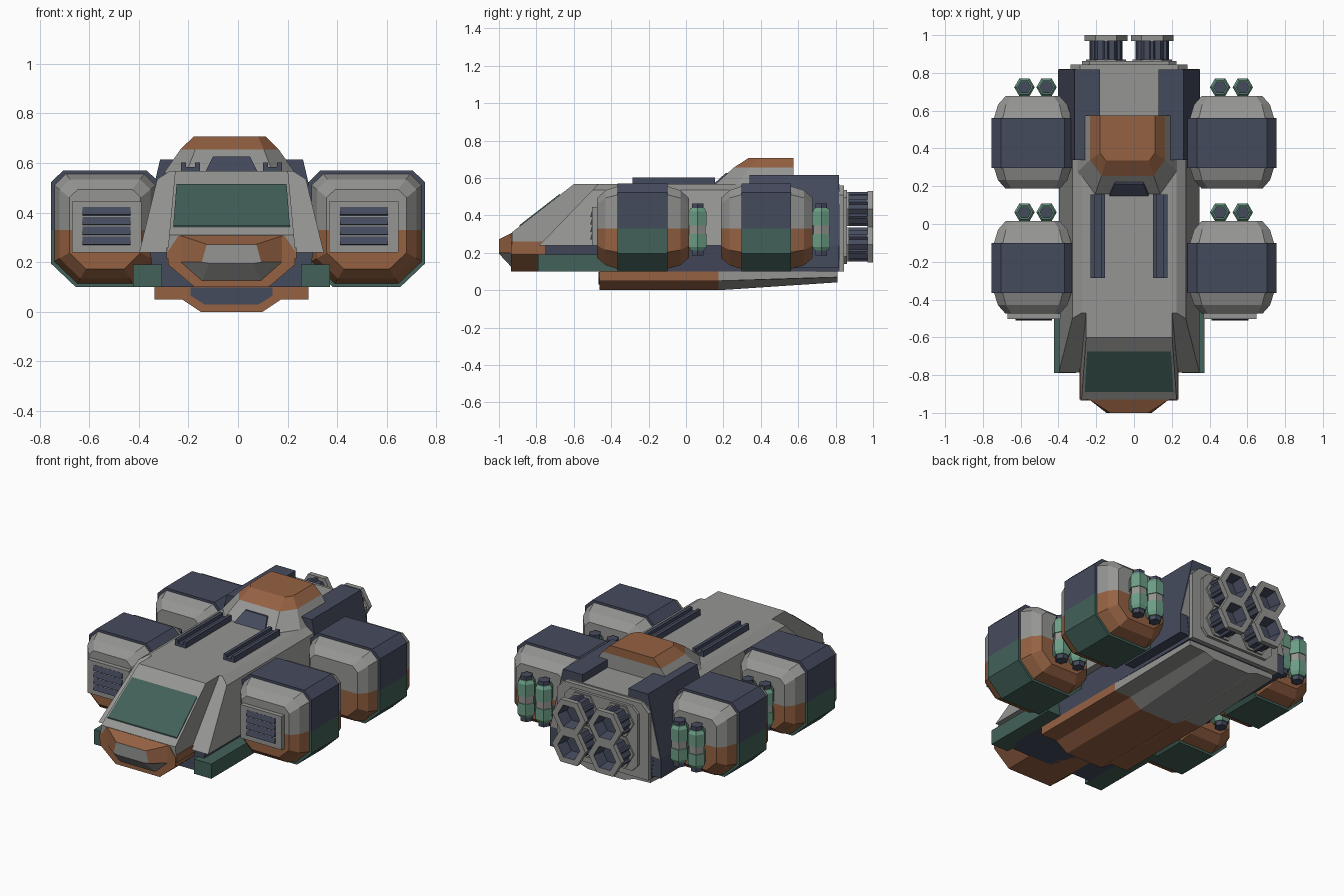
import bpy, bmesh, math
from mathutils import Vector

if "Cube" in bpy.data.objects:
    bpy.data.objects.remove(bpy.data.objects["Cube"])

C = -0.026  # centre line of the hull


def mat(name, rgb):
    m = bpy.data.materials.new(name)
    m.diffuse_color = (*rgb, 1)
    m.use_nodes = True
    m.node_tree.nodes["Principled BSDF"].inputs["Base Color"].default_value = m.diffuse_color
    return m


GREY = mat("grey", (0.3, 0.3, 0.29))
NAVY = mat("navy", (0.06, 0.07, 0.11))
BROWN = mat("brown", (0.3, 0.12, 0.055))
GREEN = mat("dark_green", (0.055, 0.12, 0.1))
MINT = mat("light_green", (0.15, 0.34, 0.24))
MATS = [GREY, NAVY, BROWN, GREEN, MINT]


def loft(name, rings, paint=GREY, split=None):
    """Bridge closed rings; paint is a material or a function of face centre.
    split=(i, j) cuts each end cap between two ring points."""
    bm = bmesh.new()
    vs = [[bm.verts.new(p) for p in r] for r in rings]
    n = len(rings[0])
    for a, b in zip(vs, vs[1:]):
        for i in range(n):
            j = (i + 1) % n
            bm.faces.new((a[i], a[j], b[j], b[i]))
    for r in (vs[0], vs[-1]):
        if split:
            i, j = split
            bm.faces.new(r[i:j + 1])
            bm.faces.new(r[j:] + r[:i + 1])
        else:
            bm.faces.new(r)
    bmesh.ops.recalc_face_normals(bm, faces=bm.faces)
    for f in bm.faces:
        m = paint(f.calc_center_median()) if callable(paint) else paint
        f.material_index = MATS.index(m)
    me = bpy.data.meshes.new(name)
    bm.to_mesh(me)
    bm.free()
    for m in MATS:
        me.materials.append(m)
    ob = bpy.data.objects.new(name, me)
    bpy.context.collection.objects.link(ob)
    return ob


def box(name, x, y, z, paint=GREY):
    return loft(name, [[(x[0], y[0], h), (x[1], y[0], h), (x[1], y[1], h), (x[0], y[1], h)] for h in z], paint)


def sym(half, y):
    """Section across the hull from right-hand (half width, z) points, top to bottom."""
    return [(C + w, y, z) for w, z in half] + [(C - w, y, z) for w, z in reversed(half)]


def hexring(cx, cy, cz, r, axis):
    pts = []
    for k in range(6):
        a = k * math.pi / 3
        u, v = r * math.cos(a), r * math.sin(a)
        pts.append((cx + u, cy + v, cz) if axis == "z" else (cx + u, cy, cz + v))
    return pts


# Hull: grey sloped upper body over a navy lower body
top = [(0.25, 0.567), (0.30, 0.535), (0.372, 0.24)]
front = [(C + w, y, z) for (w, z), y in zip(top, (-0.47, -0.5, -0.785))]
front += [(2 * C - x, y, z) for x, y, z in reversed(front)]
loft("upper_hull", [front, sym(top, 0.82)])
loft("lower_hull", [sym([(0.33, 0.25), (0.31, 0.10)], y) for y in (-0.75, 0.82)], NAVY)

# Cockpit with sloped windscreen
def cab_w(z):
    return 0.258 - 0.03 * (z - 0.24) / 0.325

prof = [(-0.93, 0.24), (-0.93, 0.31), (-0.6, 0.567), (-0.42, 0.567), (-0.42, 0.24)]
loft("cockpit", [[(C + s * cab_w(z), y, z) for y, z in prof] for s in (-1, 1)])
def glass(d):
    return [(C + s * w, y, z + d) for s, w, y, z in
            ((-1, 0.235, -0.89, 0.341), (1, 0.235, -0.89, 0.341),
             (1, 0.222, -0.675, 0.508), (-1, 0.222, -0.675, 0.508))]
loft("windscreen", [glass(-0.02), glass(0.007)], GREEN)

# Nose: brown lower cab and tapered snout with grey chin
nose = [(0.215, 0.305), (0.256, 0.245), (0.256, 0.19), (0.15, 0.10)]
loft("lower_nose", [sym(nose, -0.935), sym([(0.24, 0.25), (0.256, 0.24), (0.256, 0.19), (0.15, 0.10)], -0.70),
                    sym([(0.24, 0.25), (0.256, 0.24), (0.256, 0.19), (0.15, 0.10)], -0.45)], BROWN)
loft("snout", [sym([(0.21, 0.308), (0.21, 0.20), (0.12, 0.12)], -0.93),
               sym([(0.10, 0.272), (0.12, 0.20), (0.09, 0.195)], -1.0)],
     lambda c: BROWN if c.z > 0.225 and c.y > -0.99 else GREY)
loft("nose_side_trim", [sym([(0.262, 0.26), (0.262, 0.215)], y) for y in (-0.93, -0.74)], BROWN)

# Side skids beside the nose
for s in (-1, 1):
    xs = sorted((C + s * 0.28, C + s * 0.398))
    box("side_skid", xs, (-0.79, -0.3), (0.10, 0.19), GREEN)

# Keel: brown front, grey tapering tail
keel = [(0.31, 0.10), (0.31, 0.05), (0.20, 0.05), (0.125, 0.0)]
loft("keel_front", [sym(keel, -0.463), sym(keel, 0.175)], BROWN)
loft("keel_tail", [sym(keel, 0.175), sym([(0.30, 0.105), (0.30, 0.07), (0.19, 0.065), (0.125, 0.042)], 0.81)])
loft("keel_intake", [sym([(0.165, 0.097), (0.165, 0.065), (0.11, 0.03)], y) for y in (-0.468, -0.44)], NAVY)

# Rear armour shoulders
for s in (-1, 1):
    sec = [(0.155, 0.615), (0.288, 0.615), (0.376, 0.24), (0.376, 0.12), (0.155, 0.12)]
    loft("rear_shoulder", [[(C + s * w, y, z) for w, z in sec] for y in (0.34, 0.818)], NAVY)

# Roof turret
def turret_ring(w, y0, z, c):
    h = [(w - c, y0), (w, y0 + c * 1.4), (w, 0.575)]
    return [(C - 0.008 + x, y, z) for x, y in h] + [(C - 0.008 - x, y, z) for x, y in reversed(h)]
loft("turret", [turret_ring(0.265, 0.15, 0.56, 0.09), turret_ring(0.198, 0.255, 0.655, 0.06),
                turret_ring(0.145, 0.335, 0.707, 0.03)], lambda c: BROWN if c.z > 0.66 else GREY)
loft("turret_window", [[(C + s * w, y + d, z) for s, w, y, z in
                        ((-1, 0.105, 0.15, 0.565), (1, 0.105, 0.15, 0.565),
                         (1, 0.075, 0.217, 0.626), (-1, 0.075, 0.217, 0.626))] for d in (-0.005, 0.03)], NAVY)

# Roof rails, U-shaped
for s in (-1, 1):
    x = C + s * 0.165
    box("rail_base", (x - 0.037, x + 0.037), (-0.285, 0.155), (0.555, 0.583), NAVY)
    for t in (-1, 1):
        box("rail_wall", (x + t * 0.028 - 0.01, x + t * 0.028 + 0.01), (-0.285, 0.155), (0.56, 0.603), NAVY)

# Rear bulkhead and four hexagonal engines
bulk = [(0.26, 0.56), (0.31, 0.51), (0.31, 0.10)]
loft("bulkhead", [sym(bulk, 0.80), sym(bulk, 0.845)])
plate = [(0.21, 0.535), (0.25, 0.495), (0.25, 0.18), (0.21, 0.14)]
loft("engine_plate", [sym(plate, 0.84), sym(plate, 0.862)])
for s in (-1, 1):
    for z in (0.245, 0.433):
        x = C + s * 0.122
        steps = [(0.855, 0.105), (0.872, 0.105), (0.872, 0.088), (0.97, 0.088),
                 (0.97, 0.113), (1.0, 0.113), (1.0, 0.075), (0.93, 0.06)]
        loft("engine", [hexring(x, y, z, r, "y") for y, r in steps],
             lambda c, x=x, z=z: NAVY if 0.89 < c.y < 0.968 else GREY)
        # ribs along the barrel
        for k in range(6):
            a = (k + 0.5) * math.pi / 3
            px, pz = x + 0.078 * math.cos(a), z + 0.078 * math.sin(a)
            loft("engine_rib", [hexring(px, y, pz, 0.015, "y") for y in (0.865, 0.975)], NAVY)


# Side pods
def pod(x0, x1, y0):
    cx, cz = (x0 + x1) / 2, 0.33
    p = [(x0, 0.33), (x0, 0.522), (x0 + 0.05, 0.57), (x1 - 0.05, 0.57), (x1, 0.522),
         (x1, 0.33), (x1, 0.195), (x1 - 0.1, 0.10), (x0 + 0.1, 0.10), (x0, 0.195)]
    hw, hh = (x1 - x0) / 2, 0.235

    def ring(y, d):
        return [(cx + (x - cx) * (1 - d / hw), y, cz + (z - cz) * (1 - d / hh)) for x, z in p]
    a, b = y0 + 0.11, y0 + 0.375

    def paint(c):
        mid = a - 0.005 < c.y < b + 0.005
        if c.z > 0.33:
            return NAVY if mid else GREY
        return GREEN if mid else BROWN
    loft("side_pod", [ring(y0, 0.075), ring(y0 + 0.045, 0.035), ring(a, 0.014), ring(a, 0), ring(b, 0), ring(b, 0.014),
                      ring(y0 + 0.445, 0.035), ring(y0 + 0.49, 0.075)], paint, split=(0, 5))


for y0 in (-0.475, 0.187):
    pod(0.283, 0.755, y0)
    pod(-0.755, -0.318, y0)
    # Paired canisters behind each pod
    for x in (-0.58, -0.463, 0.456, 0.576):
        y = y0 + 0.537
        steps = [(0.185, 0.036), (0.212, 0.036), (0.212, 0.042), (0.232, 0.054), (0.30, 0.054), (0.30, 0.049),
                 (0.345, 0.049), (0.345, 0.054), (0.42, 0.054), (0.44, 0.042), (0.44, 0.036), (0.463, 0.036)]
        loft("canister", [hexring(x, y, z, r, "z") for z, r in steps],
             lambda c: NAVY if c.z < 0.21 or c.z > 0.445 else GREY if 0.305 < c.z < 0.34 else MINT)

# Vents on the front pods
for x in (-0.53, 0.508):
    box("vent_frame", (x - 0.14, x + 0.14), (-0.502, -0.45), (0.24, 0.445))
    for k in range(4):
        z = 0.266 + k * 0.04
        loft("vent_slat", [[(x + s * 0.097, -0.49, z), (x + s * 0.097, -0.512, z + 0.006),
                            (x + s * 0.097, -0.503, z + 0.037), (x + s * 0.097, -0.49, z + 0.037)]
                           for s in (-1, 1)], NAVY)
